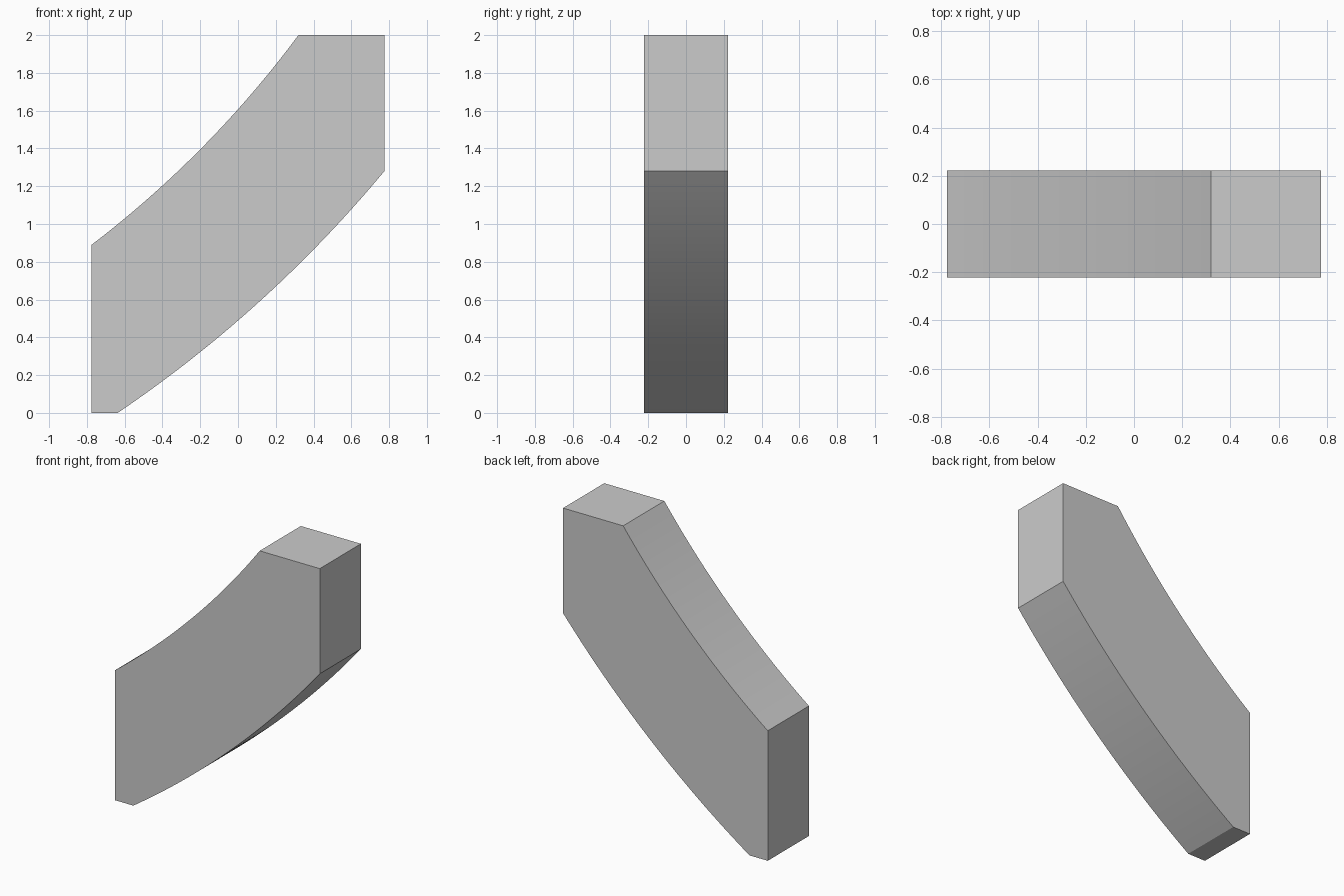
import bpy, bmesh
from mathutils import Vector

if "Cube" in bpy.data.objects:
    bpy.data.objects.remove(bpy.data.objects["Cube"])

HALF_DEPTH = 0.2225
SEGMENTS = 32


def arc(a, mid, b):
    """Points on the circle arc from a to b passing through mid."""
    (ax, az), (bx, bz), (cx, cz) = a, mid, b
    d = 2 * (ax * (bz - cz) + bx * (cz - az) + cx * (az - bz))
    sa, sb, sc = ax**2 + az**2, bx**2 + bz**2, cx**2 + cz**2
    centre = Vector(((sa * (bz - cz) + sb * (cz - az) + sc * (az - bz)) / d,
                     (sa * (cx - bx) + sb * (ax - cx) + sc * (bx - ax)) / d))
    va, vb = Vector(a) - centre, Vector(b) - centre
    return [centre + va.slerp(vb, i / SEGMENTS) * va.length / va.slerp(vb, i / SEGMENTS).length
            for i in range(SEGMENTS + 1)]


# Side profile: curved underside, then curved top edge back to the foot
profile = arc((-0.637, 0), (0.07, 0.55), (0.775, 1.28))
profile += [Vector((0.775, 2.0))]
profile += arc((0.32, 2.0), (-0.2, 1.395), (-0.775, 0.89))
profile += [Vector((-0.775, 0))]

# Extrude the profile through the depth
bm = bmesh.new()
front = bm.faces.new([bm.verts.new((p.x, -HALF_DEPTH, p.y)) for p in profile])
ext = bmesh.ops.extrude_face_region(bm, geom=[front], use_keep_orig=True)
new_verts = [v for v in ext["geom"] if isinstance(v, bmesh.types.BMVert)]
bmesh.ops.translate(bm, verts=new_verts, vec=(0, 2 * HALF_DEPTH, 0))
bmesh.ops.recalc_face_normals(bm, faces=bm.faces)

mesh = bpy.data.meshes.new("curved_stringer")
bm.to_mesh(mesh)
bm.free()
stringer = bpy.data.objects.new("curved_stringer", mesh)
bpy.context.collection.objects.link(stringer)

# Smooth curved edges, crisp corners
bpy.context.view_layer.objects.active = stringer
stringer.select_set(True)
bpy.ops.object.shade_smooth_by_angle(angle=0.5)
